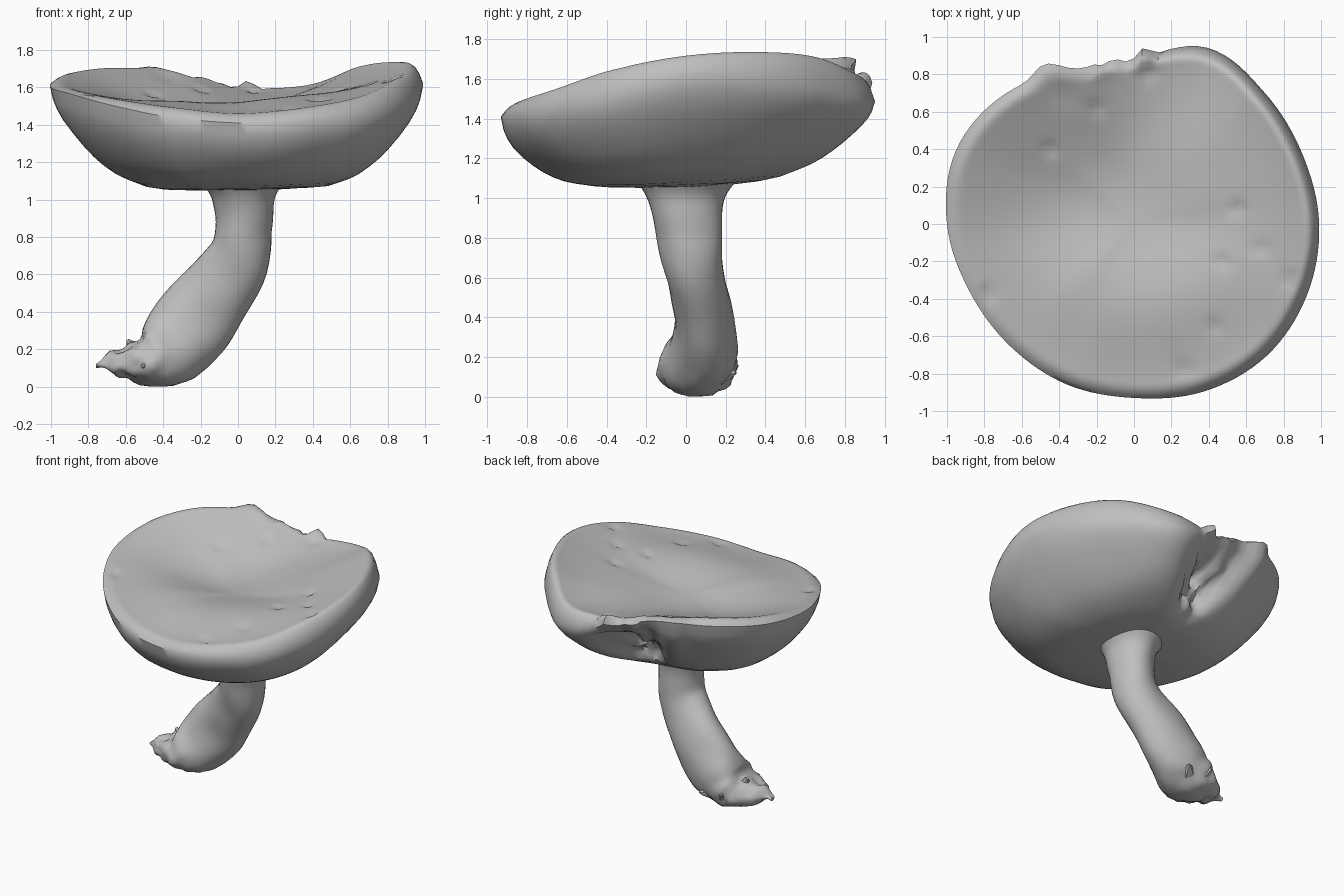
import bpy, bmesh, math, random
from mathutils import Vector, noise

if "Cube" in bpy.data.objects:
    bpy.data.objects.remove(bpy.data.objects["Cube"])

random.seed(4)
grey = bpy.data.materials.new("mushroom grey")
grey.diffuse_color = (0.52, 0.52, 0.52, 1)
grey.use_nodes = True
grey.node_tree.nodes["Principled BSDF"].inputs["Base Color"].default_value = grey.diffuse_color


def catmull(a, b, c, d, t):
    return 0.5 * (2*b + (c-a)*t + (2*a-5*b+4*c-d)*t*t + (3*b-a-3*c+d)*t**3)


def around(table, ang):
    # smooth periodic lookup of a table spaced evenly round the circle
    n = len(table)
    f = (ang / math.tau) * n
    i = math.floor(f)
    return catmull(*[table[(i + k) % n] for k in (-1, 0, 1, 2)], f - i)


def along(points, t):
    # smooth lookup along an open list of tuples, t in 0..1
    n = len(points) - 1
    f = min(t * n, n - 1e-6)
    i = int(f)
    p = [Vector(points[max(0, min(n, i + k))]) for k in (-1, 0, 1, 2)]
    return catmull(*p, f - i)


def bump(a, deg, width):
    return math.exp(-((math.degrees(a) - deg) / width) ** 2)


def loft(name, rings, angle):
    # skin closed rings of points and cap both ends
    bm = bmesh.new()
    vr = [[bm.verts.new(p) for p in r] for r in rings]
    n = len(vr[0])
    for a, b in zip(vr, vr[1:]):
        for i in range(n):
            bm.faces.new((a[i], a[(i+1) % n], b[(i+1) % n], b[i]))
    for r in (vr[0], vr[-1]):
        c = bm.verts.new(sum((v.co for v in r), Vector()) / n)
        for i in range(n):
            bm.faces.new((r[i], r[(i+1) % n], c))
    bmesh.ops.recalc_face_normals(bm, faces=bm.faces)
    me = bpy.data.meshes.new(name)
    bm.to_mesh(me)
    bm.free()
    me.materials.append(grey)
    ob = bpy.data.objects.new(name, me)
    bpy.context.collection.objects.link(ob)
    bpy.ops.object.select_all(action='DESELECT')
    ob.select_set(True)
    bpy.context.view_layer.objects.active = ob
    bpy.ops.object.shade_smooth_by_angle(angle=math.radians(angle))
    return ob


# Cap: outline radius and heights every 22.5 degrees, from +x round through +y
RADIUS = [.99, .975, .99, 1.02, .88, .88, .98, 1.03, 1.0, .95, .93, .93, .93, .97, 1.0, 1.0]
RIM = [1.62, 1.60, 1.55, 1.48, 1.56, 1.66, 1.67, 1.64, 1.60, 1.56, 1.50, 1.44, 1.41, 1.42, 1.45, 1.53]
CREST = [1.715, 1.735, 1.71, 1.61, 1.60, 1.67, 1.70, 1.67, 1.61, 1.57, 1.53, 1.49, 1.46, 1.49, 1.55, 1.65]
MIDDLE = [1.57, 1.58, 1.57, 1.54, 1.52, 1.53, 1.54, 1.52, 1.51, 1.52, 1.53, 1.52, 1.52, 1.54, 1.56, 1.57]
UNDER = [(.985, .87), (.965, .78), (.93, .67), (.88, .55), (.825, .43), (.775, .335), (.72, .245),
         (.66, .165), (.6, .11), (.5, .04), (.4, .01), (.25, 0), (.1, 0)]
DENTS = [(.55, .08), (.68, -.13), (.47, -.2), (-.2, .62), (-.45, .4), (.08, .8),
         (-.78, -.38), (.43, -.55), (.27, -.78), (.83, -.3)]
N = 128
LIP = .92


def top_z(a, f):
    mid, crest, rim = (around(t, a) for t in (MIDDLE, CREST, RIM))
    if f < LIP:
        u = f / LIP
        base = 1.49 + (crest - 1.49) * u * u
        bulge = mid - (1.49 + (crest - 1.49) * .295)
        return base + bulge * math.sin(math.pi * u) ** 2
    u = (f - LIP) / (1 - LIP)
    slope = (crest - mid) / .42 * (1 - LIP)
    return crest + slope * u * (1 - u) + (rim - crest) * u ** 2.4


def cap_point(a, f, h=None):
    # torn tips either side of the bite, then the broken bite itself
    tips = .075 * bump(a, 119, 6) + .03 * bump(a, 99, 4) + .03 * bump(a, 86, 3)
    r = (around(RADIUS, a) + tips * max(0, f - .7) / .3) * f
    bite = math.exp(-((math.degrees(a) - 95) / 15) ** 4)
    x, y = r * math.cos(a), r * math.sin(a)
    if h is None:
        z = top_z(a, f) + .4 * tips * max(0, f - .85) / .15
        z -= .03 * math.exp(-((x + .2)**2 + (y - .15)**2) / .1)
        z -= sum(.02 * math.exp(-((x-p)**2 + (y-q)**2) / .0011) for p, q in DENTS)
        if f > .9:
            k = bite * noise.noise(Vector((x*9, y*9, 3))) * .05
            return Vector((x, y + k, z + k))
        return Vector((x, y, z))
    bot = 1.05 + .08 * max(y, 0) - .015 * min(y, 0) + .02 * max(x, 0)
    hh = h ** (1 + .5 * max(0, -math.sin(a)))
    z = bot + (around(RIM, a) - bot) * hh
    depth = bite * math.exp(-((h - .5) / .33) ** 4)
    rough = noise.noise(Vector((x*8, y*8, z*10)))
    k = 1 - depth * (.17 + .13 * rough) / max(r, .3)
    lump = .006 * noise.noise(Vector((x*4, y*4, z*4)))
    return Vector((x*k, y*k, z + lump + depth * rough * .05))


angles = [math.tau * i / N for i in range(N)]
tops = [.03 + .85 * i / 22 for i in range(23)] + [.90, .92, .94, .96, .98, 1.0]
rings = [[cap_point(a, f) for a in angles] for f in tops]
rings += [[cap_point(a, f, h) for a in angles] for f, h in UNDER]
loft("cap", rings, 50)

# Stem: bent path as (x, y, z, in-plane radius, sideways radius)
STEM = [(.03, .0, 1.09, .22, .25), (.03, .0, 1.0, .165, .195), (.03, .01, .85, .152, .17),
        (.0, .03, .68, .17, .155), (-.155, .085, .45, .21, .145), (-.29, .09, .28, .215, .165),
        (-.41, .06, .17, .18, .20), (-.52, .05, .13, .12, .19), (-.65, .03, .13, .06, .10),
        (-.76, .03, .12, .015, .03)]
rings = []
STEPS, M = 48, 32
for s in range(STEPS + 1):
    t = s / STEPS
    p = along(STEM, t)
    d = along(STEM, min(1, t + .02)) - along(STEM, max(0, t - .02))
    tan = Vector((d[0], 0, d[2])).normalized()
    side = Vector((-tan.z, 0, tan.x))
    ragged = max(0, (t - .55) / .45)
    ring = []
    for i in range(M):
        a = math.tau * i / M
        c = Vector(p[:3])
        v = c + side * p[3] * math.cos(a) + Vector((0, 1, 0)) * p[4] * math.sin(a)
        out = (v - c).normalized()
        v += out * (.012 * noise.noise(v * 5) + .055 * ragged * noise.noise(v * 13))
        v.z = max(v.z, .004 + .012 * random.random() * ragged)
        ring.append(v)
    rings.append(ring)
low = min(v.z for r in rings for v in r)
for r in rings:
    for v in r:
        if v.z < .3:
            v.z -= low * (1 - v.z / .3)
loft("stem", rings, 40)

# Loose root shreds at the broken foot
for i, (x, y, z, dx, dy, dz) in enumerate([(-.46, .20, .12, -.02, .06, .04), (-.48, -.07, .12, -.03, -.07, -.01),
                                           (-.55, .08, .19, -.04, .02, .06), (-.32, .2, .12, .03, .05, .0)]):
    start, tip = Vector((x, y, z)), Vector((x + dx, y + dy, z + dz))
    ax = (tip - start).normalized()
    u = ax.orthogonal().normalized()
    w = ax.cross(u)
    shred = [[start.lerp(tip, k) + (u * math.cos(b) + w * math.sin(b)) * r
              for b in [math.tau * j / 6 for j in range(6)]]
             for k, r in ((-.3, .06), (.4, .035), (1, .008))]
    loft("root_shred_%d" % (i + 1), shred, 30)
